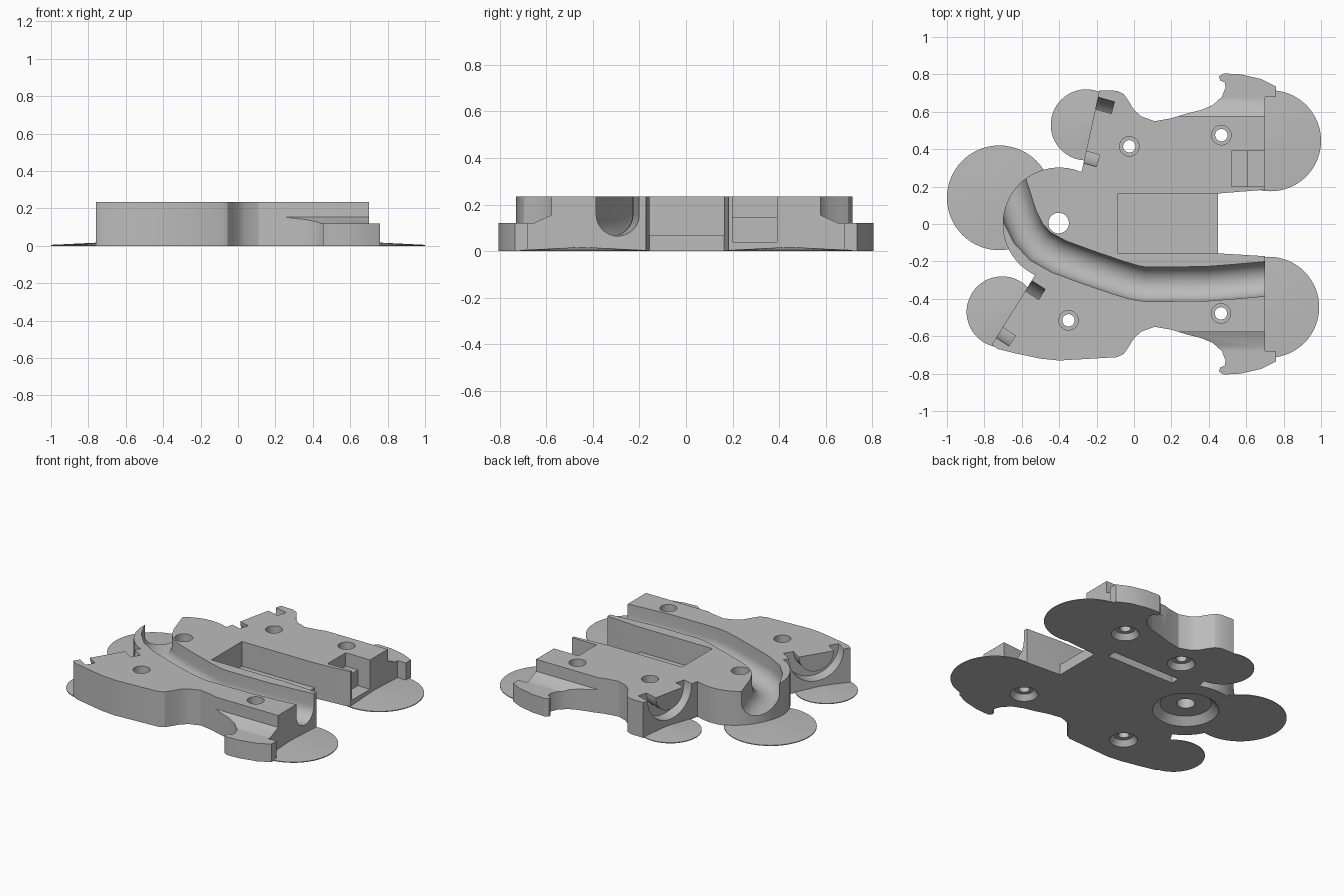
import bpy, bmesh, math
from mathutils import Vector, Matrix

if "Cube" in bpy.data.objects:
    bpy.data.objects.remove(bpy.data.objects["Cube"])

TOP = 0.235

grey = bpy.data.materials.new("light grey")
grey.use_nodes = True
grey.diffuse_color = (0.5, 0.5, 0.5, 1)
grey.node_tree.nodes["Principled BSDF"].inputs["Base Color"].default_value = (0.5, 0.5, 0.5, 1)


def make(name, bm):
    bmesh.ops.recalc_face_normals(bm, faces=bm.faces)
    mesh = bpy.data.meshes.new(name)
    bm.to_mesh(mesh)
    bm.free()
    mesh.materials.append(grey)
    ob = bpy.data.objects.new(name, mesh)
    bpy.context.collection.objects.link(ob)
    return ob


def loft(name, rings):
    """Closed solid through a list of matching point rings."""
    bm = bmesh.new()
    vs = [[bm.verts.new(p) for p in ring] for ring in rings]
    n = len(vs[0])
    for a, b in zip(vs, vs[1:]):
        for i in range(n):
            j = (i + 1) % n
            bm.faces.new((a[i], a[j], b[j], b[i]))
    bm.faces.new(vs[0])
    bm.faces.new(vs[-1])
    return make(name, bm)


def prism(name, pts, z0, z1):
    return loft(name, [[(x, y, z) for x, y in pts] for z in (z0, z1)])


def box(name, x0, x1, y0, y1, z0, z1):
    return prism(name, [(x0, y0), (x1, y0), (x1, y1), (x0, y1)], z0, z1)


def frustum(name, x, y, r0, r1, z0, z1, n=48):
    ring = lambda r, z: [(x + r * math.cos(math.tau * i / n),
                          y + r * math.sin(math.tau * i / n), z) for i in range(n)]
    return loft(name, [ring(r0, z0), ring(r1, z1)])


def arc(r, a0, a1, n, cx=0.0, cy=0.0):
    out = []
    for i in range(n + 1):
        a = math.radians(a0 + (a1 - a0) * i / n)
        out.append((cx + r * math.cos(a), cy + r * math.sin(a)))
    return out


def cut(ob, cutters):
    for c in cutters:
        m = ob.modifiers.new("cut", "BOOLEAN")
        m.operation = "DIFFERENCE"
        m.solver = "EXACT"
        m.object = c
        bpy.context.view_layer.objects.active = ob
        bpy.ops.object.modifier_apply(modifier=m.name)


def smooth(ob):
    bpy.ops.object.select_all(action="DESELECT")
    ob.select_set(True)
    bpy.context.view_layer.objects.active = ob
    bpy.ops.object.shade_smooth_by_angle(angle=math.radians(28))


# Body outline: hooked side flap and waist are mirrored front to back
side = [(.70, .68), (.76, .68), (.76, .735), (.68, .775), (.57, .80), (.48, .805),
        (.455, .79), (.46, .768), (.485, .757), (.49, .73), (.47, .68), (.42, .635),
        (.36, .61), (.28, .59), (.20, .565), (.11, .55), (.04, .575), (0, .61),
        (-.03, .66), (-.055, .695), (-.09, .712)]
back_wing = [(-.185, .715), (-.28, .28)]
nose = arc(.302, 68, 246, 28, -.4, 0)
front_wing = [(-.53, -.275), (-.76, -.645), (-.73, -.668), (-.64, -.69),
              (-.5, -.72), (-.4, -.73)]
notch = [(.70, -.172), (.45, -.157), (.45, .163), (.70, .183)]
outline = side + back_wing + nose + front_wing + [(x, -y) for x, y in reversed(side)] + notch
body = prism("body", outline, 0, TOP)

cutters = []

# Sloped steps above the side flaps
for s in (1, -1):
    step = [(.578, .155), (.655, .12), (.9, .12), (.9, .3), (.578, .3)]
    cutters.append(loft("flap_cutter", [[(x, s * y, z) for y, z in step] for x in (.24, 1)]))

# Central tray, end pocket and underside slit
cutters += [
    box("tray_cutter", -.085, .6, -.157, .163, .07, .3),
    box("pocket_shelf_cutter", .52, .65, .20, .39, .145, .3),
    box("pocket_cutter", .61, .8, .20, .39, .04, .3),
    box("slit_cutter", -.13, .37, .20, .26, -.05, .05),
]

# Round-bottomed channel swept along a bent path
path = [Vector(p) for p in [(-.74, .47), (-.665, .21), (-.61, .04), (-.565, -.05), (-.50, -.12),
                            (-.40, -.175), (-.25, -.23), (-.09, -.285), (0, -.312), (.06, -.322),
                            (.38, -.32), (.55, -.307), (.9, -.275)]]
u_shape = [(-.092, .32)] + arc(.092, 180, 360, 20, 0, .157) + [(.092, .32)]
rings = []
for i, p in enumerate(path):
    t = (path[min(i + 1, len(path) - 1)] - path[max(i - 1, 0)]).normalized()
    rings.append([(p.x - t.y * u, p.y + t.x * u, z) for u, z in u_shape])
cutters.append(loft("channel_cutter", rings))

# Crescent scoops in the wing ends, leaving a half-round core
crescent = ([(.18, .3)] + arc(.18, 0, -180, 24, 0, TOP) + [(-.18, .3), (-.115, .3)]
            + arc(.115, -180, 0, 20, 0, TOP) + [(.115, .3)])
for centre, inward in (((-.225, .5), (.96, -.27)), ((-.635, -.46), (.84, -.54))):
    c, d = Vector(centre), Vector(inward).normalized()
    rings = []
    for depth in (-.15, .075):
        o = c + d * depth
        rings.append([(o.x - d.y * u, o.y + d.x * u, z) for u, z in crescent])
    cutters.append(loft("scoop_cutter", rings))

# Screw holes with a counterbore on both faces
bores = []
for x, y in ((-.025, .415), (.467, .475), (.465, -.478), (-.35, -.515)):
    bores += [frustum("hole_cutter", x, y, .033, .033, -.1, .4),
              frustum("top_bore_cutter", x, y, .052, .052, .11, .4),
              frustum("bottom_bore_cutter", x, y, .092, .06, -.01, .035)]
# Large pivot hole with a wide seat underneath
bores += [frustum("pivot_cutter", -.403, .005, .055, .055, -.1, .4),
          frustum("pivot_seat_cutter", -.403, .005, .21, .155, -.01, .045)]

cut(body, cutters + bores)
smooth(body)

# Thin, slightly domed round pads around the base
pads = {"nose_pad": (-.72, .14, .28), "back_wing_pad": (-.255, .53, .19),
        "front_wing_pad": (-.705, -.47, .19), "back_end_pad": (.73, .445, .27),
        "front_end_pad": (.72, -.445, .27)}
for name, (x, y, r) in pads.items():
    n = 64
    rings = [[(x + q * math.cos(math.tau * i / n), y + q * math.sin(math.tau * i / n), z)
              for i in range(n)] for q, z in ((r, 0), (r, .005), (.01, .018))]
    pad = loft(name, rings)
    cut(pad, bores)
    smooth(pad)

for c in cutters + bores:
    bpy.data.objects.remove(c)
